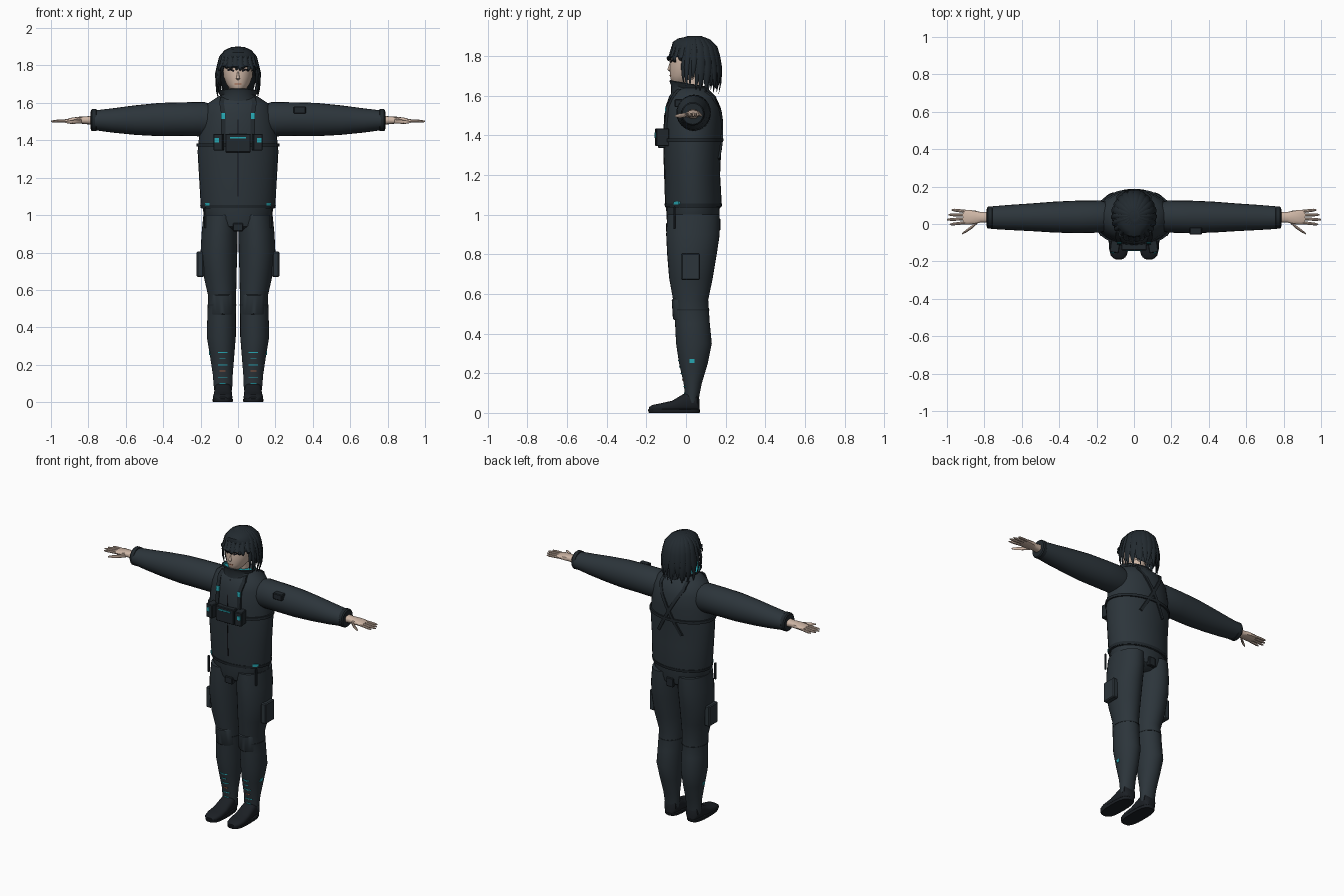
import bpy, bmesh, math, random
from mathutils import Vector, Matrix

random.seed(4)
if "Cube" in bpy.data.objects:
    bpy.data.objects.remove(bpy.data.objects["Cube"])


def material(name, r, g, b):
    m = bpy.data.materials.new(name)
    m.use_nodes = True
    m.diffuse_color = (r, g, b, 1)
    bsdf = m.node_tree.nodes["Principled BSDF"]
    bsdf.inputs["Base Color"].default_value = (r, g, b, 1)
    bsdf.inputs["Roughness"].default_value = 0.8
    return m


FABRIC = material("slate_fabric", .025, .035, .043)
GEAR = material("charcoal_gear", .015, .021, .026)
HAIR = material("blue_black_hair", .016, .023, .029)
SHOE = material("black_rubber", .011, .014, .018)
SKIN = material("skin", .62, .47, .38)
TEAL = material("teal", .02, .38, .44)
RUST = material("rust", .3, .1, .05)
INK = material("dark_line", .006, .006, .008)


def finish(bm, name, mat, mirror=False, angle=40):
    bmesh.ops.recalc_face_normals(bm, faces=bm.faces)
    me = bpy.data.meshes.new(name)
    bm.to_mesh(me)
    bm.free()
    me.materials.append(mat)
    me.shade_smooth()
    me.set_sharp_from_angle(angle=math.radians(angle))
    ob = bpy.data.objects.new(name, me)
    bpy.context.scene.collection.objects.link(ob)
    if mirror:
        ob.modifiers.new("mirror", 'MIRROR').use_mirror_merge = False
    return ob


def add_loft(bm, rings, n=24, turn=0.0, power=1.0):
    """Skin a tube over rings given as (centre, half axis, half axis)."""
    shape = lambda t: math.copysign(abs(t) ** power, t)
    loops = []
    for c, u, v in rings:
        loop = []
        for i in range(n):
            a = math.tau * (i + turn) / n
            loop.append(bm.verts.new(Vector(c) + Vector(u) * shape(math.cos(a))
                                     + Vector(v) * shape(math.sin(a))))
        loops.append(loop)
    for lo, hi in zip(loops, loops[1:]):
        for i in range(n):
            j = (i + 1) % n
            bm.faces.new((lo[i], lo[j], hi[j], hi[i]))
    bm.faces.new(loops[0])
    bm.faces.new(loops[-1])


def loft(name, rings, mat, mirror=False, **kw):
    bm = bmesh.new()
    add_loft(bm, rings, **kw)
    return finish(bm, name, mat, mirror)


def box(name, centre, size, mat, mirror=False, bevel=.004, spin=0):
    bm = bmesh.new()
    move = Matrix.Translation(centre) @ Matrix.Rotation(spin, 4, 'Z')
    bmesh.ops.create_cube(bm, size=1, matrix=move @ Matrix.Diagonal((*size, 1)))
    bmesh.ops.bevel(bm, geom=bm.edges[:], offset=bevel, segments=1, affect='EDGES')
    return finish(bm, name, mat, mirror, 25)


# Profiles: height, x from, x to, y from, y to
TORSO = [(1.035, -.196, .196, -.103, .176), (1.06, -.2, .2, -.106, .18),
         (1.2, -.208, .208, -.108, .172), (1.34, -.216, .216, -.114, .178),
         (1.45, -.205, .205, -.112, .181), (1.54, -.19, .19, -.105, .175),
         (1.595, -.165, .165, -.085, .15), (1.625, -.12, .12, -.065, .12),
         (1.645, -.085, .085, -.05, .1)]
LEG = [(.05, .035, .125, 0, .062), (.09, .03, .13, -.005, .068), (.15, .028, .135, -.012, .08),
       (.25, .02, .15, -.035, .11), (.35, .012, .167, -.05, .13), (.45, .012, .164, -.055, .12),
       (.57, .01, .16, -.065, .112), (.68, .008, .185, -.085, .135), (.8, .004, .2, -.095, .155),
       (.9, .002, .195, -.1, .17), (1, 0, .185, -.095, .17)]
HEAD = [(1.655, -.02, .02, -.058, 0), (1.668, -.038, .038, -.074, .04),
        (1.7, -.062, .062, -.081, .09), (1.74, -.077, .077, -.083, .12),
        (1.78, -.082, .082, -.08, .13), (1.84, -.078, .078, -.068, .13), (1.88, -.05, .05, -.03, .1)]


def section(profile, z):
    for a, b in zip(profile, profile[1:]):
        if z <= b[0] or b is profile[-1]:
            t = (z - a[0]) / (b[0] - a[0])
            x0, x1, y0, y1 = (p + (q - p) * t for p, q in zip(a[1:], b[1:]))
            return (x0 + x1) / 2, (y0 + y1) / 2, (x1 - x0) / 2, (y1 - y0) / 2


def profile_rings(profile, heights, grow=0.0):
    rings = []
    for z in heights:
        cx, cy, rx, ry = section(profile, z)
        rings.append(((cx, cy, z), (rx + grow, 0, 0), (0, ry + grow, 0)))
    return rings


def body(name, profile, mat, mirror=False):
    return loft(name, profile_rings(profile, [p[0] for p in profile]), mat, mirror, n=32)


def ribbon(name, profile, path, width, mat, side=-1, thick=.004, mirror=False):
    """A flat strip laid on the front (side -1) or back (side 1) of a profile."""
    rings = []
    steps = 5
    pts = [Vector(p).lerp(Vector(q), k / steps) for p, q in zip(path, path[1:]) for k in range(steps)]
    pts.append(Vector(path[-1]))
    for i, (x, z) in enumerate(pts):
        cx, cy, rx, ry = section(profile, z)
        y = cy + side * ry * math.sqrt(max(0, 1 - ((x - cx) / rx) ** 2))
        d = (pts[min(i + 1, len(pts) - 1)] - pts[max(i - 1, 0)]).normalized()
        rings.append(((x, y, z), (-d.y * width, 0, d.x * width), (0, thick * 1.4, 0)))
    bm = bmesh.new()
    add_loft(bm, [(c, Vector(u) * 1.4, v) for c, u, v in rings], n=4, turn=.5)
    return finish(bm, name, mat, mirror, 30)


# Jacket, trousers and seams
body("jacket", TORSO, FABRIC)
body("trouser_legs", LEG, FABRIC, True)
loft("trouser_hips", [((0, .035, z), (rx, 0, 0), (0, ry, 0)) for z, rx, ry in
                      [(.915, .08, .09), (.94, .15, .125), (.98, .183, .133), (1.05, .188, .136)]], FABRIC)
loft("jacket_hem", profile_rings(TORSO, (1.037, 1.055), .003), GEAR, n=32)
loft("chest_band", profile_rings(TORSO, (1.366, 1.384), .009), GEAR, n=32)
loft("knee_seams", profile_rings(LEG, (.517, .523), .002), GEAR, True, n=32)
ribbon("front_zip", TORSO, [(0, 1.1), (0, 1.6)], .003, INK, thick=.002)

# Sleeves and cuffs
loft("sleeves", [((x, y, z), (0, ry, 0), (0, 0, rz)) for x, y, z, ry, rz in
                 [(.12, .04, 1.51, .07, .075), (.18, .04, 1.513, .086, .092),
                  (.3, .038, 1.513, .087, .09), (.42, .037, 1.511, .083, .089),
                  (.55, .036, 1.508, .074, .079), (.67, .035, 1.506, .067, .065),
                  (.765, .034, 1.507, .06, .053)]], FABRIC, True)
loft("cuffs", [((x, .034, 1.508), (0, r, 0), (0, 0, r)) for x, r in
               [(.755, .05), (.758, .059), (.78, .059), (.787, .053), (.788, .03)]], GEAR, True)
box("sleeve_patch", (.33, -.037, 1.562), (.066, .04, .04), GEAR)

# Hands with tapered fingers
bm = bmesh.new()
add_loft(bm, [((x, .036, z), (0, ry, 0), (0, 0, rz)) for x, z, ry, rz in
              [(.77, 1.507, .03, .025), (.82, 1.507, .028, .02), (.85, 1.508, .036, .018),
               (.89, 1.507, .04, .014), (.915, 1.505, .036, .008)]], n=12, power=.8)


def finger(path, r):
    add_loft(bm, [(p, (-.3 * k * r, k * r, 0), (0, 0, k * r)) for p, k in zip(path, (1, .95, .85, .4))], n=8)


for k, tip in enumerate((.975, .992, 1, .985)):
    y = .067 - .02 * k
    out = .006 * (1.5 - k)
    finger([(.9 + (tip - .9) * t, y + out * t, 1.505 - .004 * t) for t in (0, .4, .8, 1)], .0088)
finger([(.835, .012, 1.502), (.865, -.015, 1.5), (.895, -.036, 1.498), (.92, -.052, 1.497)], .012)
finish(bm, "hands", SKIN, True)

# Shoes and soles
loft("shoes", [((x, y, h / 2 + .006), (w, 0, 0), (0, 0, h / 2)) for x, y, w, h in
               [(.08, .068, .025, .06), (.08, .055, .042, .1), (.08, .02, .046, .105),
                (.08, -.02, .047, .085), (.081, -.07, .05, .055), (.082, -.13, .052, .042),
                (.082, -.17, .042, .034), (.081, -.187, .022, .022)]], SHOE, True, power=.75)
loft("soles", [((.081, -.06, z), (r, 0, 0), (0, r + .076, 0)) for z, r in
               [(0, .051), (.004, .054), (.016, .055), (.02, .051)]], SHOE, True, power=.7)

# Collar, neck and head
loft("collar", [((0, y, z), (rx, 0, 0), (0, ry, -tilt)) for y, z, rx, ry, tilt in
                [(.025, 1.6, .11, .1, .01), (.015, 1.635, .092, .09, .015), (.012, 1.658, .108, .096, .016),
                 (.012, 1.662, .104, .092, .016), (.015, 1.635, .084, .082, .015)]], FABRIC, n=32)
loft("collar_lining", [((0, .012, z), (r, 0, 0), (0, r - .012, -.016)) for z, r in
                       [(1.65, .098), (1.656, .1), (1.656, .092), (1.65, .09)]], TEAL, n=32)
loft("neck", [((0, .03, z), (.05, 0, 0), (0, .052, 0)) for z in (1.58, 1.72)], SKIN)
body("head", HEAD, SKIN)
loft("nose", [((0, y, z), (w, 0, 0), (0, d, 0)) for y, z, w, d in
              [(-.078, 1.722, .006, .004), (-.084, 1.73, .01, .011), (-.08, 1.75, .006, .008),
               (-.075, 1.775, .004, .004)]], SKIN, n=10)
ribbon("eyes", HEAD, [(.022, 1.77), (.038, 1.778), (.056, 1.775)], .005, INK, mirror=True, thick=.002)
ribbon("eyebrows", HEAD, [(.02, 1.792), (.058, 1.798)], .003, HAIR, mirror=True, thick=.002)
ribbon("mouth", HEAD, [(-.018, 1.701), (.018, 1.701)], .002, RUST, thick=.002)

# Hair cap, low at the back, with layered pointed locks
loft("hair_cap", [((0, .045, z), (rx, 0, 0), (0, ry, -tilt)) for z, rx, ry, tilt in
                  [(1.73, .094, .112, .1), (1.79, .102, .117, .06), (1.84, .098, .112, .03),
                   (1.878, .074, .085, .01), (1.896, .04, .045, 0), (1.901, .01, .01, 0)]], HAIR)
bm = bmesh.new()


def lock(deg, end, width, lift):
    a = math.radians(deg)
    out = Vector((math.sin(a), -math.cos(a), 0))
    side = Vector((math.cos(a), math.sin(a), 0))
    middle = Vector((0, .042, 1.79))
    rings = []
    for phi, w in ((12, .5), (35, .8), (60, 1), (85, 1)):
        p = math.radians(phi)
        flat = Vector((out.x * .104, out.y * .12, 0)) * (1 + lift)
        rings.append((middle + flat * math.sin(p) + Vector((0, 0, .112 * math.cos(p))),
                      side * width * w, out * .007 * math.cos(p) + Vector((0, 0, .007 * math.sin(p) * .3)) + out * .004))
    base = rings[-1][0].copy()
    drift = side * random.uniform(-.012, .012)
    for t, w in ((.35, .9), (.7, .6), (1, .06)):
        c = base.lerp(Vector((base.x, base.y, end)), t) + drift * t + out * .012 * math.sin(t * 3) - out * .004 * t
        rings.append((c, side * width * w, out * .007 * w))
    add_loft(bm, rings, n=6)


for layer in range(2):
    for k in range(22):
        deg = (k + layer * .5) * 360 / 22
        front = abs((deg + 180) % 360 - 180)
        if front < 62:
            end, width = random.uniform(1.765, 1.795), .013
        elif front < 100:
            end, width = random.uniform(1.605, 1.68), .014
        else:
            end, width = random.uniform(1.605, 1.65), .02
        lock(deg, end, width, layer * .05)
finish(bm, "hair_locks", HAIR, angle=50)

# Chest rig and its straps
box("chest_plate", (0, -.121, 1.385), (.135, .04, .1), GEAR)
box("chest_label", (0, -.142, 1.414), (.085, .005, .009), TEAL, bevel=.001)
box("chest_pouches", (.102, -.121, 1.39), (.05, .066, .09), GEAR, True, spin=.15)
box("pouch_tags", (.113, -.154, 1.4), (.024, .006, .026), TEAL, True, .001, .15)
ribbon("shoulder_straps", TORSO, [(.08, 1.43), (.078, 1.54), (.088, 1.6), (.08, 1.63)], .012, GEAR, thick=.008, mirror=True)
ribbon("strap_buckles", TORSO, [(.078, 1.515), (.078, 1.545)], .012, TEAL, thick=.012, mirror=True)
ribbon("back_straps", TORSO, [(.085, 1.62), (.085, 1.58), (-.085, 1.28)], .01, GEAR, 1, .008, True)

# Hem toggles, belt buckle, pockets and knee pads
ribbon("hem_tags", TORSO, [(.152, 1.058), (.176, 1.058)], .008, TEAL, thick=.007, mirror=True)
box("hem_cords", (.176, -.058, .985), (.012, .01, .11), GEAR, True, .002)
box("belt_buckle", (0, -.086, .935), (.055, .03, .045), GEAR)
box("rear_pouch", (0, .162, .95), (.05, .025, .06), GEAR)
box("thigh_pockets", (.202, .023, .737), (.038, .095, .135), FABRIC, True, .006)
loft("knee_pads", [((.084, -.006, z), (.062, 0, 0), (0, d, 0)) for z, d in
                   [(.468, .054), (.474, .06), (.57, .066), (.576, .058)]], FABRIC, True)

# Calf tags and shin stripes
box("calf_tags", (.15, .03, .262), (.008, .026, .022), TEAL, True, .001)
for k in range(6):
    z = .1 + .033 * k
    half = .026 if k % 2 else .016
    ribbon("shin_stripe_%d" % (k + 1), LEG, [(.082 - half, z), (.082 + half, z)], .0025,
           RUST if k == 2 else TEAL, thick=.004, mirror=True)
